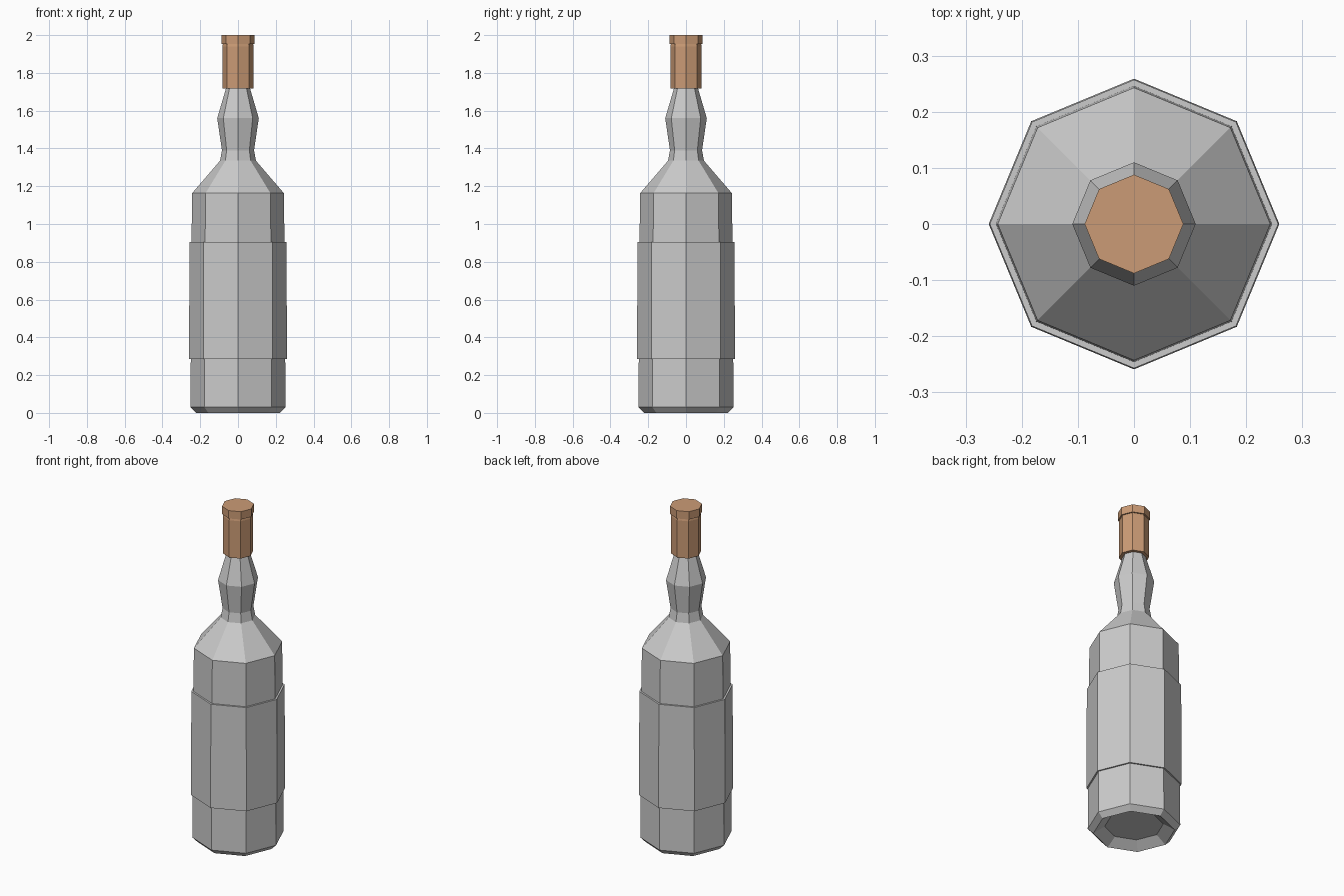
import bpy, bmesh
from math import cos, sin, pi

if "Cube" in bpy.data.objects:
    bpy.data.objects.remove(bpy.data.objects["Cube"])

SIDES = 8


def lathe(name, profile, material=None):
    """Spin an (r, z) profile into a capped, flat-shaded octagonal solid."""
    bm = bmesh.new()
    rings = [[bm.verts.new((r * cos(2 * pi * i / SIDES), r * sin(2 * pi * i / SIDES), z))
              for i in range(SIDES)] for r, z in profile]
    for a, b in zip(rings, rings[1:]):
        for i in range(SIDES):
            j = (i + 1) % SIDES
            bm.faces.new((a[i], a[j], b[j], b[i]))
    bm.faces.new(rings[0][::-1])
    bm.faces.new(rings[-1])
    bmesh.ops.recalc_face_normals(bm, faces=bm.faces)
    mesh = bpy.data.meshes.new(name)
    bm.to_mesh(mesh)
    bm.free()
    obj = bpy.data.objects.new(name, mesh)
    bpy.context.collection.objects.link(obj)
    if material:
        mesh.materials.append(material)
    return obj


cork = bpy.data.materials.new("cork")
cork.diffuse_color = (0.6, 0.33, 0.18, 1)
cork.use_nodes = True
cork.node_tree.nodes["Principled BSDF"].inputs["Base Color"].default_value = cork.diffuse_color

# Glass body: recessed base, chamfer, raised label band, shoulder, bulged neck
lathe("bottle_glass", [
    (0.16, 0.04), (0.222, 0.0), (0.252, 0.03),
    (0.25, 0.285), (0.259, 0.285), (0.257, 0.905), (0.246, 0.905),
    (0.243, 1.163), (0.095, 1.335), (0.085, 1.39), (0.11, 1.56), (0.063, 1.72)])

# Stopper: sleeve over the neck with a slightly wider cap
lathe("stopper", [
    (0.083, 1.717), (0.083, 1.94), (0.08, 1.953),
    (0.088, 1.953), (0.088, 2.0)], cork)
